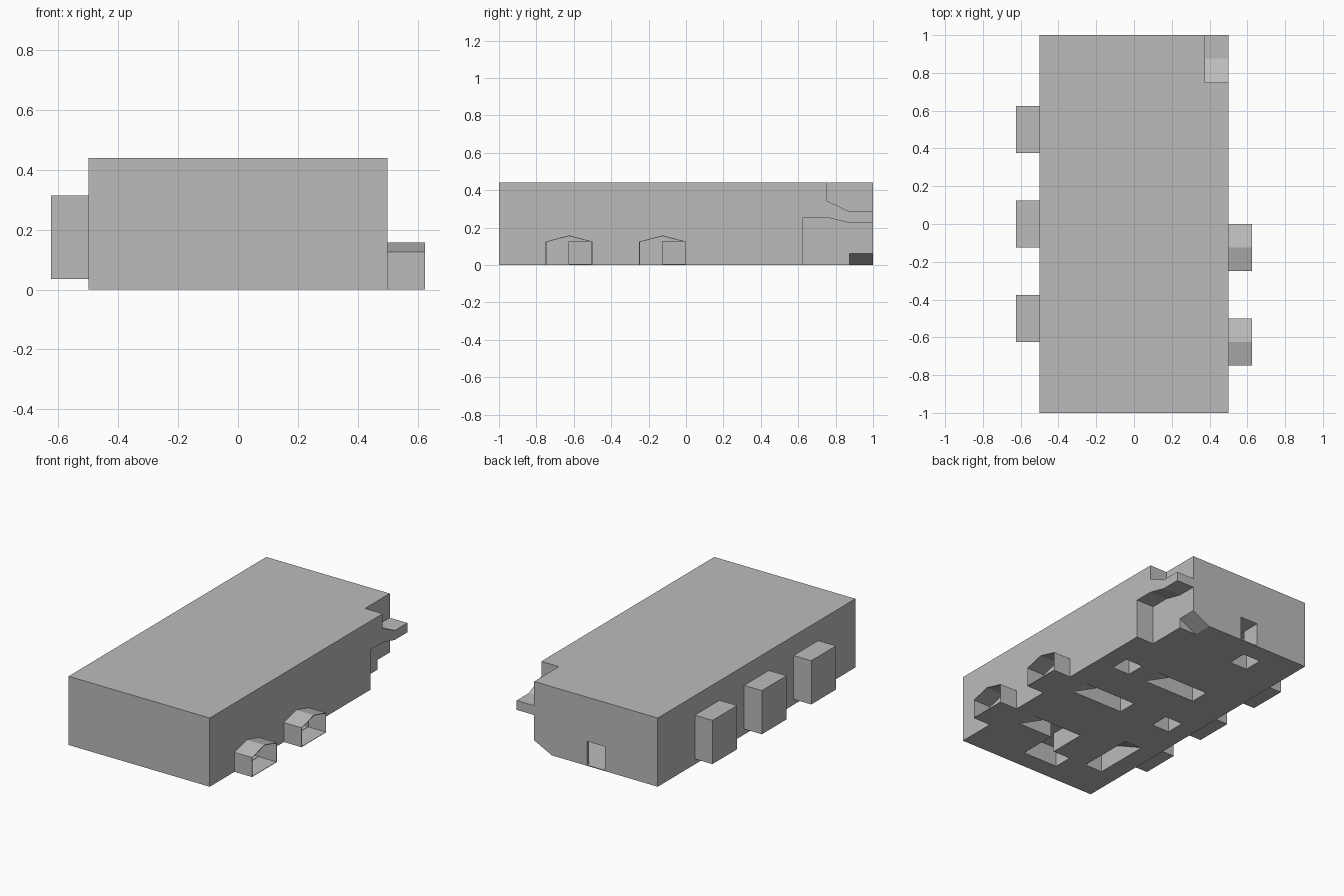
import bpy
import bmesh

cube = bpy.data.objects.get("Cube")
if cube:
    bpy.data.objects.remove(cube, do_unlink=True)

grey = bpy.data.materials.new("plain grey")
grey.use_nodes = True
grey.diffuse_color = (0.5, 0.5, 0.5, 1)
grey.node_tree.nodes["Principled BSDF"].inputs["Base Color"].default_value = (0.5, 0.5, 0.5, 1)


def prism(name, axis, start, end, profile, caps=True):
    """Extrude a 2D profile along an axis; the profile uses the other two axes in order."""
    bm = bmesh.new()

    def ring(d):
        place = {"x": lambda a, b: (d, a, b),
                 "y": lambda a, b: (a, d, b),
                 "z": lambda a, b: (a, b, d)}[axis]
        return [bm.verts.new(place(a, b)) for a, b in profile]

    near, far = ring(start), ring(end)
    n = len(profile)
    for i in range(n):
        j = (i + 1) % n
        bm.faces.new((near[i], near[j], far[j], far[i]))
    if caps:
        bm.faces.new(near)
        bm.faces.new(far)
    bmesh.ops.recalc_face_normals(bm, faces=bm.faces)
    mesh = bpy.data.meshes.new(name)
    bm.to_mesh(mesh)
    bm.free()
    mesh.materials.append(grey)
    obj = bpy.data.objects.new(name, mesh)
    bpy.context.collection.objects.link(obj)
    return obj


def block(name, x, y, z):
    return prism(name, "z", z[0], z[1],
                 [(x[0], y[0]), (x[1], y[0]), (x[1], y[1]), (x[0], y[1])])


def apply_modifiers(obj):
    graph = bpy.context.evaluated_depsgraph_get()
    mesh = bpy.data.meshes.new_from_object(obj.evaluated_get(graph))
    obj.modifiers.clear()
    obj.data = mesh


def carve(obj, cutter):
    cutter.hide_render = True
    mod = obj.modifiers.new("carve", "BOOLEAN")
    mod.operation = "DIFFERENCE"
    mod.solver = "EXACT"
    mod.object = cutter
    bpy.context.view_layer.update()
    apply_modifiers(obj)
    bpy.data.objects.remove(cutter, do_unlink=True)


def wedge(axis, start, end, low, high, height):
    """Pocket in the underside whose ceiling rises from low to high."""
    return prism("wedge_cutter", axis, start, end,
                 [(low, -0.1), (low, 0), (high, height), (high, -0.1)])


body = block("main_body", (-0.5, 0.5), (-1, 1), (0, 0.44))

# Rear corner: stepped notch above, passage below, sloped bottom edge
carve(body, prism("upper_notch", "x", 0.375, 0.7,
                  [(0.75, 0.6), (0.75, 0.345), (0.875, 0.285), (1.1, 0.285), (1.1, 0.6)]))
carve(body, prism("lower_passage", "x", 0.375, 0.7,
                  [(0.625, -0.1), (0.625, 0.255), (0.75, 0.255),
                   (0.875, 0.225), (1.1, 0.225), (1.1, -0.1)]))
carve(body, prism("sloped_edge", "y", 0.875, 1.1,
                  [(0.25, 0), (0.375, 0.0625), (0.4, 0.0625), (0.4, -0.1), (0.25, -0.1)]))

# Rear doorway with a small room behind it
carve(body, block("room", (-0.125, 0.24), (0.5, 0.98), (0.005, 0.157)))
carve(body, block("doorway", (-0.125, 0), (0.9, 1.1), (0.005, 0.157)))

# Square shafts in the underside
for x, y in ((0.25, 0.25), (-0.25, 0.75), (-0.375, -0.125)):
    carve(body, block("shaft", (x, x + 0.125), (y, y + 0.125), (-0.1, 0.2)))

# Sloped pockets in the underside
carve(body, wedge("y", 0.25, 0.375, 0.125, -0.25, 0.1875))
carve(body, wedge("y", -0.125, 0, 0.375, 0, 0.1875))
carve(body, wedge("x", -0.375, -0.25, -0.375, -0.75, 0.1875))
carve(body, wedge("y", -0.625, -0.5, 0.375, 0.125, 0.125))

# Bent level pocket joined to the front slope
carve(body, block("landing", (0, 0.126), (-0.751, -0.5), (-0.1, 0.125)))
carve(body, block("turn", (-0.125, 0.125), (-0.875, -0.75), (-0.1, 0.125)))

# Open porches with gabled roofs, each leading to a rising tunnel
for label, y in (("front", -0.75), ("rear", -0.25)):
    carve(body, prism("tunnel", "y", y + 0.125, y + 0.246,
                      [(0.6, 0.005), (0.37, 0.005), (0.14, 0.135),
                       (0.14, 0.25), (0.375, 0.125), (0.6, 0.125)]))
    porch = prism(label + "_porch", "x", 0.5, 0.625,
                  [(y, 0), (y + 0.25, 0), (y + 0.25, 0.125),
                   (y + 0.125, 0.158), (y, 0.125)], caps=False)
    shell = porch.modifiers.new("wall thickness", "SOLIDIFY")
    shell.thickness = 0.004
    shell.offset = -1
    bpy.context.view_layer.update()
    apply_modifiers(porch)

# Blocks along the other side
for label, y in (("front", -0.5), ("middle", 0), ("rear", 0.5)):
    block(label + "_side_block", (-0.625, -0.5), (y - 0.125, y + 0.125), (0.035, 0.315))
